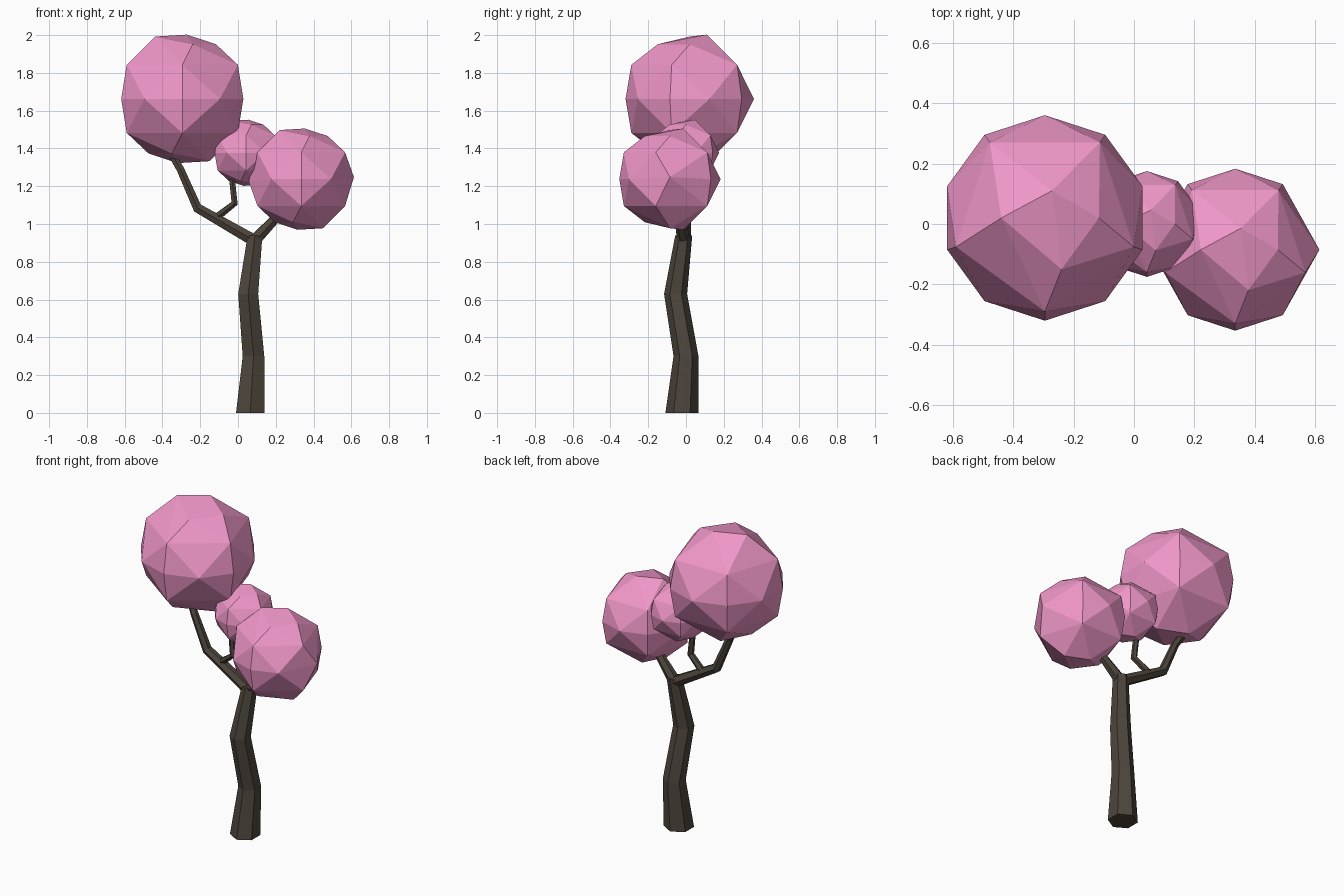
import bpy, bmesh
from math import sin, cos, radians, pi
from mathutils import Vector

if "Cube" in bpy.data.objects:
    bpy.data.objects.remove(bpy.data.objects["Cube"])


def material(name, rgb):
    m = bpy.data.materials.new(name)
    m.diffuse_color = (*rgb, 1)
    m.use_nodes = True
    m.node_tree.nodes["Principled BSDF"].inputs["Base Color"].default_value = m.diffuse_color
    return m


PINK = material("pink_leaves", (0.87, 0.31, 0.58))
BARK = material("bark", (0.075, 0.06, 0.045))


def finish(bm, name, mat):
    bmesh.ops.recalc_face_normals(bm, faces=bm.faces)
    me = bpy.data.meshes.new(name)
    bm.to_mesh(me)
    bm.free()
    me.materials.append(mat)
    bpy.context.collection.objects.link(bpy.data.objects.new(name, me))


def polar(deg, r, z):
    return Vector((r * cos(radians(deg)), r * sin(radians(deg)), z))


def limb(name, path, flat=False, sides=6):
    """Tapered faceted tube through (x, y, z, radius) points."""
    bm = bmesh.new()
    pts = [Vector(p[:3]) for p in path]
    up = Vector((0, 0, 1))
    rings = []
    for i, p in enumerate(pts):
        a, b = pts[max(i - 1, 0)], pts[min(i + 1, len(pts) - 1)]
        q = up.rotation_difference(up if flat else (b - a).normalized())
        rings.append([bm.verts.new(p + q @ polar(90 + 360 * k / sides, path[i][3], 0))
                      for k in range(sides)])
    for lo, hi in zip(rings, rings[1:]):
        for k in range(sides):
            n = (k + 1) % sides
            bm.faces.new((lo[k], lo[n], hi[n], hi[k]))
    bm.faces.new(rings[0][::-1])
    bm.faces.new(rings[-1])
    finish(bm, name, BARK)


def leaf_ball(name, centre, radius, equator):
    """Coarse faceted ball: uneven cap, five-point shoulder, equator, turned copy below."""
    cap = [Vector(v) for v in ((.07, .265, 1), (-.425, 0, .97), (.526, 0, .85), (.1625, -.5, .85))]
    cap += [polar(54 + 72 * k, .91, .53) for k in range(5)]
    pts = cap + [Vector((-p.x, p.y, -p.z)) for p in cap] + equator
    bm = bmesh.new()
    for p in pts:
        bm.verts.new(Vector(centre) + p * radius)
    bmesh.ops.convex_hull(bm, input=bm.verts[:])
    finish(bm, name, PINK)


# Trunk
limb("trunk", [(.065, -.022, 0, .087), (.082, 0, .30, .066), (.054, -.055, .63, .061),
               (.09, -.012, .94, .045)], flat=True)

# Branches
limb("left_branch", [(.09, -.01, .91, .036), (-.215, 0, 1.085, .029), (-.305, .0, 1.29, .023),
                     (-.37, .03, 1.40, .02)])
limb("middle_branch", [(-.12, 0, 1.03, .022), (-.018, -.022, 1.11, .02), (-.032, -.02, 1.24, .018),
                       (0, 0, 1.32, .014)])
limb("right_branch", [(.085, -.012, .91, .036), (.19, -.03, 1.02, .028), (.29, -.07, 1.14, .02)])

# Leaf balls
full = [polar(18 + 36 * k, 1, 0) for k in range(10)]
merged = [polar(a, 1, 0) for a in (54, 90, 126, 234, 270, 306)] + \
         [Vector((1.04, 0, .04)), Vector((-1.04, 0, -.04))]
leaf_ball("large_leaf_ball", (-.295, .02, 1.6625), .34, full)
leaf_ball("right_leaf_ball", (.335, -.085, 1.2375), .268, merged)
leaf_ball("small_leaf_ball", (.043, 0, 1.377), .175, full)
